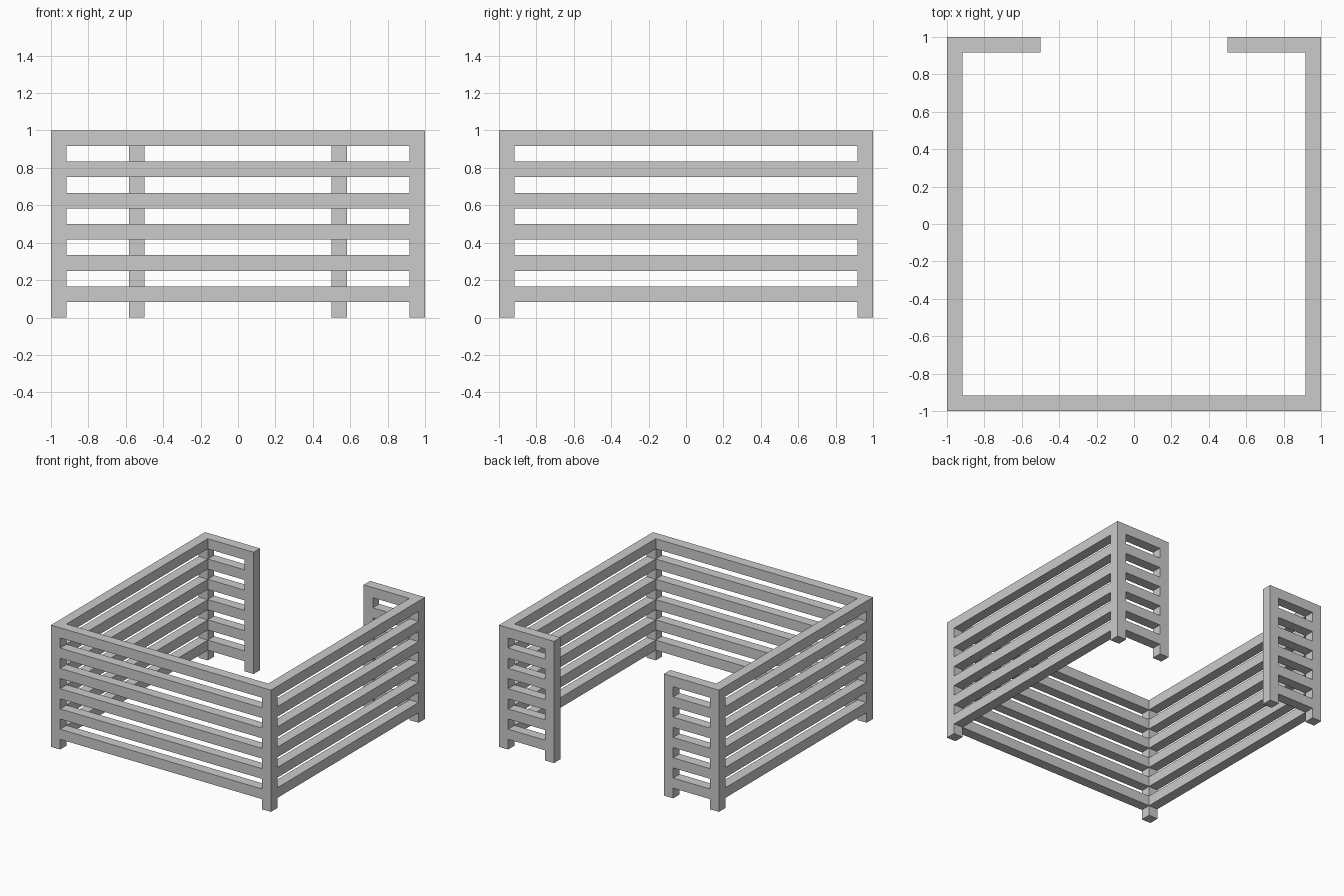
import bpy
import bmesh
from mathutils import Matrix, Vector

if "Cube" in bpy.data.objects:
    bpy.data.objects.remove(bpy.data.objects["Cube"])

T = 1 / 12          # timber thickness
C = 1 - T / 2       # centreline of posts and rails
GATE = 0.5          # half width of the rear opening


def box(name, lo, hi):
    lo, hi = Vector(lo), Vector(hi)
    bm = bmesh.new()
    m = Matrix.Translation((lo + hi) / 2) @ Matrix.Diagonal((*(hi - lo), 1))
    bmesh.ops.create_cube(bm, size=1, matrix=m)
    mesh = bpy.data.meshes.new(name)
    bm.to_mesh(mesh)
    bm.free()
    obj = bpy.data.objects.new(name, mesh)
    bpy.context.collection.objects.link(obj)


def post(name, x, y):
    h = T / 2
    box(name, (x - h, y - h, 0), (x + h, y + h, 1))


def rails(name, x0, x1, y0, y1):
    # Six evenly spaced rails, the highest flush with the post tops
    for i in range(6):
        z = T * (2 * i + 1)
        box(f"{name}_{i + 1}", (x0, y0, z), (x1, y1, z + T))


inner = 1 - T

# Front panel rails
rails("front_rail", -inner, inner, -1, -inner)

for side, s in (("left", -1), ("right", 1)):
    # Corner posts and gate posts
    post(f"{side}_front_post", s * C, -C)
    post(f"{side}_back_post", s * C, C)
    post(f"{side}_gate_post", s * (GATE + T / 2), C)
    # Side panel rails
    xa, xb = sorted((s * inner, s))
    rails(f"{side}_side_rail", xa, xb, -inner, inner)
    # Short back rails beside the opening
    xa, xb = sorted((s * (GATE + T), s * inner))
    rails(f"{side}_back_rail", xa, xb, inner, 1)
